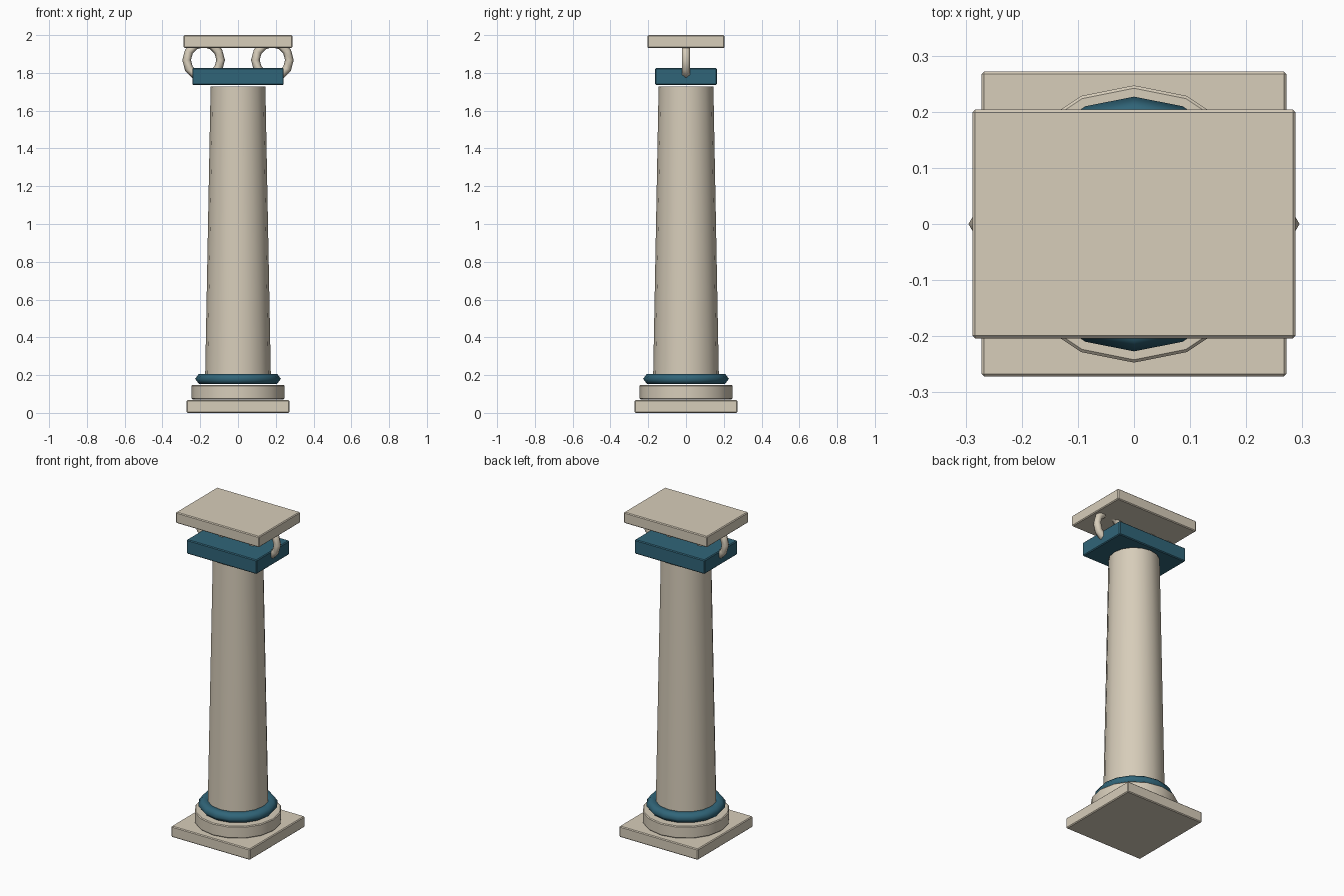
import bpy
from math import pi, radians

cube = bpy.data.objects.get("Cube")
if cube:
    bpy.data.objects.remove(cube, do_unlink=True)


def make_material(name, colour):
    mat = bpy.data.materials.new(name)
    mat.use_nodes = True
    mat.diffuse_color = (*colour, 1)
    mat.node_tree.nodes["Principled BSDF"].inputs["Base Color"].default_value = (*colour, 1)
    return mat


stone = make_material("pale stone", (0.68, 0.61, 0.49))
teal = make_material("deep teal", (0.03, 0.13, 0.19))


def finish(name, mat, bevel=0):
    obj = bpy.context.object
    obj.name = name
    obj.data.materials.append(mat)
    if bevel:
        mod = obj.modifiers.new("Soft edge", "BEVEL")
        mod.width = bevel
        mod.segments = 1
        mod.limit_method = "ANGLE"
    return obj


def slab(name, half_x, half_y, bottom, top, mat):
    bpy.ops.mesh.primitive_cube_add(size=1, location=(0, 0, (bottom + top) / 2))
    bpy.context.object.scale = (2 * half_x, 2 * half_y, top - bottom)
    bpy.ops.object.transform_apply(location=False, rotation=False, scale=True)
    return finish(name, mat, 0.005)


def drum(name, r_bottom, r_top, bottom, top, mat, bevel=0):
    bpy.ops.mesh.primitive_cone_add(vertices=16, radius1=r_bottom, radius2=r_top,
                                    depth=top - bottom, location=(0, 0, (bottom + top) / 2))
    bpy.ops.object.shade_smooth_by_angle(angle=radians(35))
    return finish(name, mat, bevel)


# Base
slab("plinth", 0.272, 0.272, 0, 0.068, stone)
drum("base_drum", 0.247, 0.247, 0.072, 0.148, stone, 0.005)
bpy.ops.mesh.primitive_torus_add(major_segments=16, minor_segments=6, major_radius=0.187,
                                 minor_radius=0.04, location=(0, 0, 0.18))
bpy.context.object.scale.z = 0.77
bpy.ops.object.transform_apply(location=False, rotation=False, scale=True)
bpy.ops.object.shade_smooth()
finish("base_ring", teal)

# Tapered shaft
drum("shaft", 0.174, 0.145, 0.19, 1.728, stone)

# Capital: neck block, pair of scroll rings, top slab
slab("capital_block", 0.242, 0.163, 1.737, 1.825, teal)
for side, x in (("left", 0.182), ("right", -0.182)):
    bpy.ops.mesh.primitive_torus_add(major_segments=12, minor_segments=6, major_radius=0.09,
                                     minor_radius=0.023, location=(x, 0, 1.868),
                                     rotation=(pi / 2, 0, 0))
    bpy.ops.object.shade_smooth()
    finish(side + "_scroll", stone)
slab("top_slab", 0.288, 0.204, 1.932, 2.0, stone)
